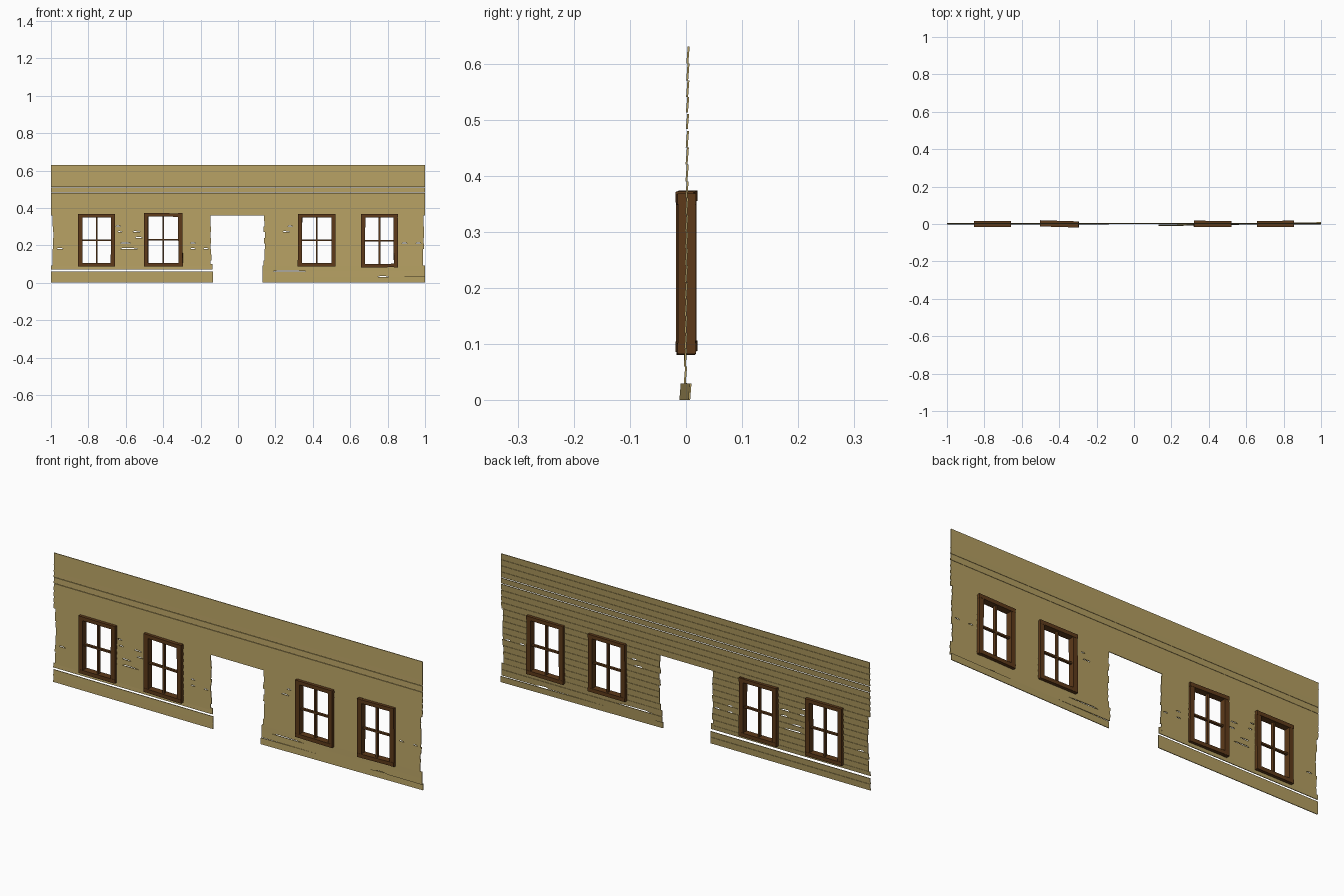
import bpy, bmesh, math, random
from mathutils import Matrix, Vector

if "Cube" in bpy.data.objects:
    bpy.data.objects.remove(bpy.data.objects["Cube"])

random.seed(7)


def material(name, rgb):
    m = bpy.data.materials.new(name)
    m.diffuse_color = (*rgb, 1)
    m.use_nodes = True
    m.node_tree.nodes["Principled BSDF"].inputs["Base Color"].default_value = m.diffuse_color
    return m


PAINT = material("weathered_boards", (0.45, 0.34, 0.12))
WOOD = material("window_wood", (0.11, 0.042, 0.01))


def finish(bm, name, mat):
    bmesh.ops.recalc_face_normals(bm, faces=bm.faces)
    me = bpy.data.meshes.new(name)
    bm.to_mesh(me)
    bm.free()
    ob = bpy.data.objects.new(name, me)
    me.materials.append(mat)
    bpy.context.collection.objects.link(ob)
    return ob


def plank(bm, x0, x1, z0, z1, y=0.0, bites=(), yaw=0.0, thick=0.0035):
    """Clapboard leaning back at its top; bites are splintered slits in its lower edge."""
    outline = [(x0, z1), (x0, z0)]
    for bx, w in sorted(bites):
        outline += [(bx - w / 2, z0), (bx - w * 0.3, z0 + 0.006),
                    (bx + w * 0.2, z0 + 0.0045), (bx + w / 2, z0)]
    outline += [(x1, z0), (x1, z1)]
    cx = (x0 + x1) / 2

    def point(x, z, off):
        lean = -0.0012 + 0.0024 * (z - z0) / (z1 - z0)
        return Vector((x, y + lean + off + (x - cx) * yaw, z))
    front = [bm.verts.new(point(x, z, -thick / 2)) for x, z in outline]
    back = [bm.verts.new(point(x, z, thick / 2)) for x, z in outline]
    bm.faces.new(front)
    bm.faces.new(back[::-1])
    n = len(front)
    for i in range(n):
        j = (i + 1) % n
        bm.faces.new((front[j], front[i], back[i], back[j]))


ROW = 0.03


def lean(i):
    return -0.001 + 0.0045 * i / 20


# Boards above the openings
bm = bmesh.new()
for i in range(12, 21):
    gap = 0.003 if i in (16, 17) else 0
    plank(bm, -1, 1, i * ROW + gap, (i + 1) * ROW, lean(i))
finish(bm, "upper_siding", PAINT)

# Boards between the windows and beside the doorway
segments = [(-0.99, -0.84), (-0.67, -0.49), (-0.31, -0.146),
            (0.141, 0.335), (0.51, 0.67), (0.84, 0.992)]
splinters = {(6, 0): [(-0.95, 0.04)], (10, 1): [(-0.64, 0.03)],
             (9, 1): [(-0.63, 0.03), (-0.54, 0.05)], (8, 1): [(-0.53, 0.04)],
             (7, 1): [(-0.60, 0.06)], (6, 1): [(-0.58, 0.11)],
             (7, 2): [(-0.24, 0.03)], (6, 2): [(-0.17, 0.03), (-0.24, 0.03)],
             (10, 3): [(0.28, 0.03)], (9, 3): [(0.26, 0.05)],
             (7, 5): [(0.965, 0.03), (0.89, 0.03)]}
bm = bmesh.new()
for i in range(3, 12):
    for s, (a, b) in enumerate(segments):
        ja, jb = random.uniform(-.004, .004), random.uniform(-.004, .004)
        plank(bm, a + ja, b + jb, i * ROW, (i + 1) * ROW, lean(i), splinters.get((i, s), ()))
finish(bm, "window_siding", PAINT)

# Lower boards: left side has a loose gap, right bottom board is askew
bm = bmesh.new()
plank(bm, -1, -0.133, 0, 0.031, -0.001)
plank(bm, -1, -0.133, 0.03, 0.06, -0.001)
plank(bm, -1, -0.15, 0.071, 0.092, -0.001)
plank(bm, -0.15, -0.136, 0.071, 0.1, -0.001)
plank(bm, 0.13, 1, 0, 0.03, -0.001, yaw=0.018)
plank(bm, 0.13, 1, 0.03, 0.06, -0.001, bites=[(0.78, 0.07)])
plank(bm, 0.13, 1, 0.06, 0.092, -0.001, bites=[(0.28, 0.2)])
finish(bm, "lower_siding", PAINT)


def bar(bm, center, size, roll=0.0):
    mat = (Matrix.Translation(center) @ Matrix.Rotation(roll, 4, 'Y')
           @ Matrix.Diagonal((*size, 1)))
    bmesh.ops.create_cube(bm, size=1, matrix=mat)


def window(name, x0, x1, z0, z1, yaw, jitter):
    """Four frame bars with a crossed pair of glazing bars."""
    bm = bmesh.new()
    w, h, t, d = x1 - x0, z1 - z0, 0.023, 0.031
    r = lambda: random.uniform(-jitter, jitter)
    for s in (-1, 1):
        bar(bm, (s * (w - t) / 2, 0, 0), (t, d, h), r() * 0.5)
        bar(bm, (0, 0, s * (h - t * 0.8) / 2), (w, d + 0.002, t * 0.8), r())
    bar(bm, (0, 0, 0), (0.009, 0.014, h - t))
    bar(bm, (0, 0, 0), (w - t, 0.013, 0.008), r() * 0.3)
    ob = finish(bm, name, WOOD)
    ob.location = ((x0 + x1) / 2, 0.0005, (z0 + z1) / 2)
    ob.rotation_euler = (0, 0, yaw)


window("window_far_left", -0.855, -0.657, 0.087, 0.367, 0.0, 0.01)
window("window_left", -0.503, -0.296, 0.087, 0.372, -0.03, 0.02)
window("window_right", 0.320, 0.522, 0.087, 0.367, -0.01, 0.01)
window("window_far_right", 0.657, 0.855, 0.082, 0.367, 0.01, 0.02)
